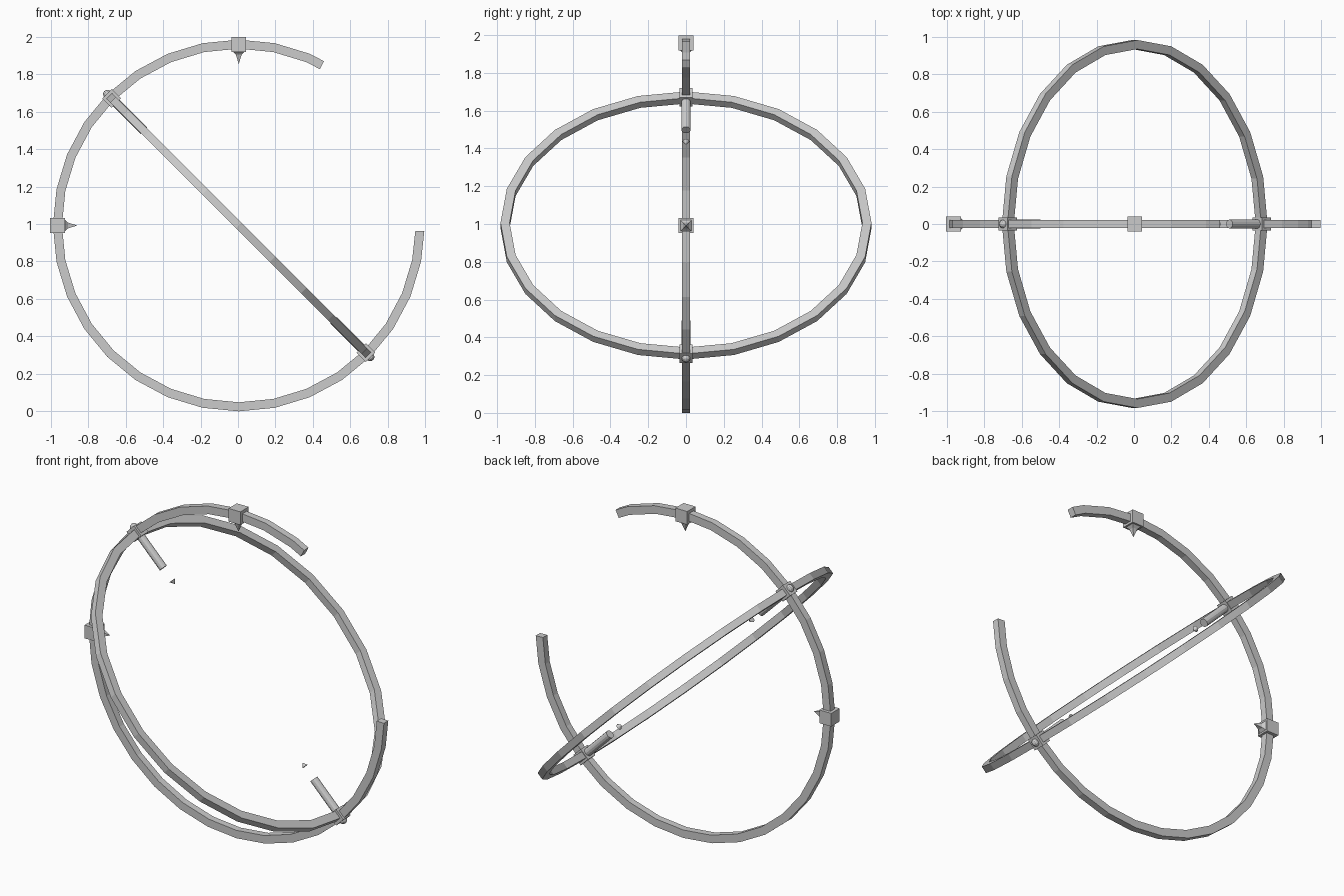
import bpy, bmesh
from math import cos, sin, radians, pi
from mathutils import Matrix, Vector

if "Cube" in bpy.data.objects:
    bpy.data.objects.remove(bpy.data.objects["Cube"])

CENTRE = Matrix.Translation((0.004, 0, 0.992))


def finish(name, bm, matrix):
    bmesh.ops.recalc_face_normals(bm, faces=bm.faces)
    mesh = bpy.data.meshes.new(name)
    bm.to_mesh(mesh)
    bm.free()
    ob = bpy.data.objects.new(name, mesh)
    ob.matrix_world = matrix
    bpy.context.collection.objects.link(ob)
    return ob


def ring(name, stations, inner, outer, half, closed, matrix):
    """Rectangular section swept through (angle, radius scale) stations in XZ."""
    bm = bmesh.new()
    loops = []
    for a, k in stations:
        a = radians(a)
        loops.append([bm.verts.new((r * k * cos(a), y, r * k * sin(a)))
                      for r, y in ((inner, -half), (outer, -half), (outer, half), (inner, half))])
    pairs = list(zip(loops, loops[1:]))
    if closed:
        pairs.append((loops[-1], loops[0]))
    else:
        bm.faces.new(loops[0])
        bm.faces.new(loops[-1])
    for p, q in pairs:
        for i in range(4):
            j = (i + 1) % 4
            bm.faces.new((p[i], p[j], q[j], q[i]))
    return finish(name, bm, matrix)


def lathe(name, profile, sides, matrix, turn=0.0):
    """Stack of (radius, x) rings around the local X axis; radius 0 makes a tip."""
    bm = bmesh.new()
    loops = []
    for r, x in profile:
        n = sides if r > 0 else 1
        loops.append([bm.verts.new((x, r * cos(turn + 2 * pi * i / sides),
                                    r * sin(turn + 2 * pi * i / sides))) for i in range(n)])
    for p, q in zip(loops, loops[1:]):
        for i in range(sides):
            j = (i + 1) % sides
            if len(q) == 1:
                bm.faces.new((p[i], p[j], q[0]))
            elif len(p) == 1:
                bm.faces.new((p[0], q[j], q[i]))
            else:
                bm.faces.new((p[i], p[j], q[j], q[i]))
    for end in (loops[0], loops[-1]):
        if len(end) > 2:
            bm.faces.new(end)
    return finish(name, bm, matrix)


def block(name, radius, size, matrix):
    bm = bmesh.new()
    bmesh.ops.create_cube(bm, size=size, matrix=Matrix.Translation((radius, 0, 0)))
    return finish(name, bm, matrix)


def spoke(deg):
    """Local X points outward from the centre at this angle in the XZ plane."""
    return CENTRE @ Matrix.Rotation(-radians(deg), 4, 'Y')


# Upright open arc with a gap at the upper right
arc = [(62.6, 0.996)] + [(67.5 + 11.25 * i, 1) for i in range(26)] + [(358.3, 0.999)]
ring("open_arc", arc, 0.944, 0.992, 0.021, False, CENTRE)

# Tilted full ring, seen edge-on from the front
tilt = spoke(135) @ Matrix.Rotation(pi / 2, 4, 'X')
ring("tilted_ring", [(15 * i, 1) for i in range(24)], 0.934, 0.982, 0.021, True, tilt)

# Square blocks with inward spikes on the arc
for deg, label in ((90, "top"), (180, "left")):
    m = spoke(deg)
    block(label + "_block", 0.967, 0.08, m)
    lathe(label + "_spike", [(0.042, 0.927), (0.022, 0.912), (0, 0.862)], 4, m, pi / 4)

# Pivots where the two rings cross: block, outer ball, inward pin, floating tip
for deg, label in ((135, "upper"), (315, "lower")):
    m = spoke(deg)
    block(label + "_pivot_block", 0.96, 0.07, m)
    bm = bmesh.new()
    bmesh.ops.create_uvsphere(bm, u_segments=12, v_segments=8, radius=0.023,
                              matrix=Matrix.Translation((0.992, 0, 0)))
    finish(label + "_pivot_ball", bm, m)
    lathe(label + "_pin", [(0.024, 0.93), (0.024, 0.715)], 12, m)
    lathe(label + "_pin_tip", [(0.018, 0.63), (0, 0.606)], 12, m)
